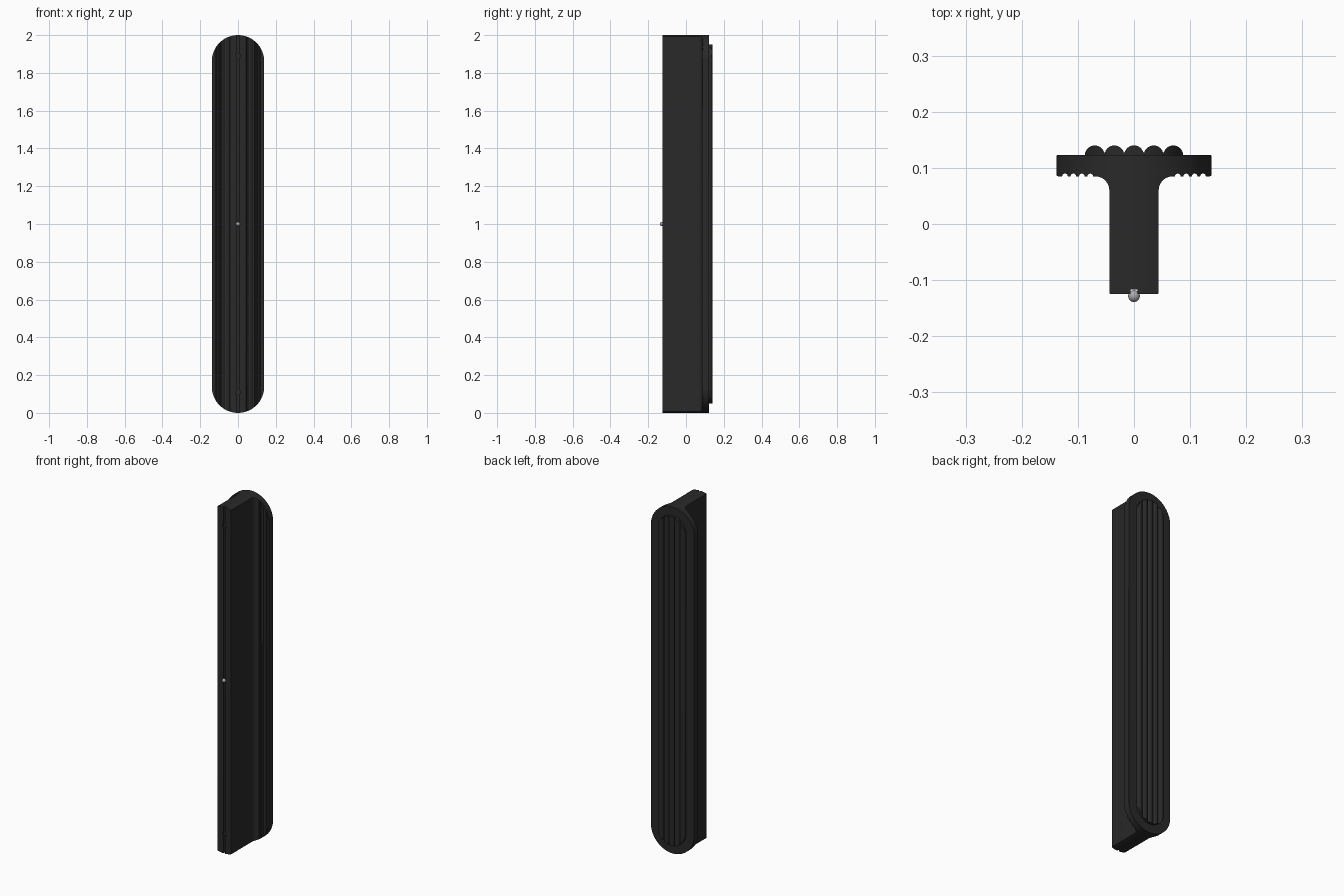
import bpy, bmesh, math

if "Cube" in bpy.data.objects:
    bpy.data.objects.remove(bpy.data.objects["Cube"])

def material(name, c):
    m = bpy.data.materials.new(name)
    m.diffuse_color = (c, c, c, 1)
    m.use_nodes = True
    m.node_tree.nodes["Principled BSDF"].inputs["Base Color"].default_value = m.diffuse_color
    return m

dark, metal = material("dark_rubber", 0.022), material("grey_metal", 0.4)

def prism(name, pts, to3d, a, b):
    """Extrude a closed 2D outline from depth a to depth b."""
    bm = bmesh.new()
    face = bm.faces.new([bm.verts.new(to3d(p, a)) for p in pts])
    ext = bmesh.ops.extrude_face_region(bm, geom=[face])["geom"]
    for v in ext:
        if isinstance(v, bmesh.types.BMVert):
            v.co = to3d([*zip(*[iter(())])] or back(v.co, to3d), b)
    bmesh.ops.recalc_face_normals(bm, faces=bm.faces)
    me = bpy.data.meshes.new(name)
    bm.to_mesh(me)
    bm.free()
    ob = bpy.data.objects.new(name, me)
    bpy.context.collection.objects.link(ob)
    me.materials.append(dark)
    return ob

def along_z(p, d):
    return (p[0], p[1], d)

def along_y(p, d):
    return (p[0], d, p[1])

def back(co, to3d):
    return (co.x, co.y) if to3d is along_z else (co.x, co.z)

def arc(cx, cy, r, a0, a1, n):
    return [(cx + r * math.cos(math.radians(a0 + (a1 - a0) * i / n)),
             cy + r * math.sin(math.radians(a0 + (a1 - a0) * i / n))) for i in range(n + 1)]

def stadium(r, z0, z1):
    return arc(0, z1 - r, r, 0, 180, 48) + arc(0, z0 + r, r, 180, 360, 48)

def boolean(ob, cutter, op):
    mod = ob.modifiers.new(op, "BOOLEAN")
    mod.operation, mod.object, mod.solver = op, cutter, "EXACT"
    bpy.context.view_layer.objects.active = ob
    bpy.ops.object.modifier_apply(modifier=mod.name)
    bpy.data.objects.remove(cutter)

def smooth(ob):
    bpy.ops.object.select_all(action="DESELECT")
    ob.select_set(True)
    bpy.context.view_layer.objects.active = ob
    bpy.ops.object.shade_smooth_by_angle(angle=math.radians(35))

# T-shaped body: front channel, filleted web, grooved flange, mirrored profile
half = [(0.006, -0.117), (0.006, -0.125)]
half += arc(0.041, -0.122, 0.003, -90, 0, 3)
half += arc(0.069, 0.060, 0.025, 180, 90, 8)
for x in (0.078, 0.093, 0.108, 0.123):
    half += arc(x, 0.085, 0.005, 180, 0, 6)
half += arc(0.1355, 0.088, 0.003, -90, 0, 3)
half += arc(0.1355, 0.120, 0.003, 0, 90, 3)
profile = half + [(-x, y) for x, y in reversed(half)]
body = prism("rail_body", profile, along_z, -0.1, 2.1)
boolean(body, prism("end_cutter", stadium(0.1385, 0, 2), along_y, -0.3, 0.3), "INTERSECT")

# Screw recesses near both ends of the channel
for z in (0.11, 1.89):
    boolean(body, prism("hole_cutter", arc(0, z, 0.013, 0, 345, 23), along_y, -0.2, -0.115), "DIFFERENCE")
smooth(body)

# Ribbed back pad
ribs = []
for x in (0.07, 0.035, 0, -0.035, -0.07):
    ribs += arc(x, 0.1225, 0.0175, 15, 165, 12)
pad = prism("ribbed_pad", [(-0.0875, 0.119), (0.0875, 0.119)] + ribs, along_z, 0, 2)
boolean(pad, prism("pad_cutter", stadium(0.088, 0.05, 1.95), along_y, 0, 0.3), "INTERSECT")
smooth(pad)

# Small metal bead on the front
bpy.ops.mesh.primitive_uv_sphere_add(segments=24, ring_count=12, radius=0.0105, location=(0, -0.1285, 1))
bead = bpy.context.object
bead.name = "front_bead"
bead.data.materials.append(metal)
smooth(bead)
